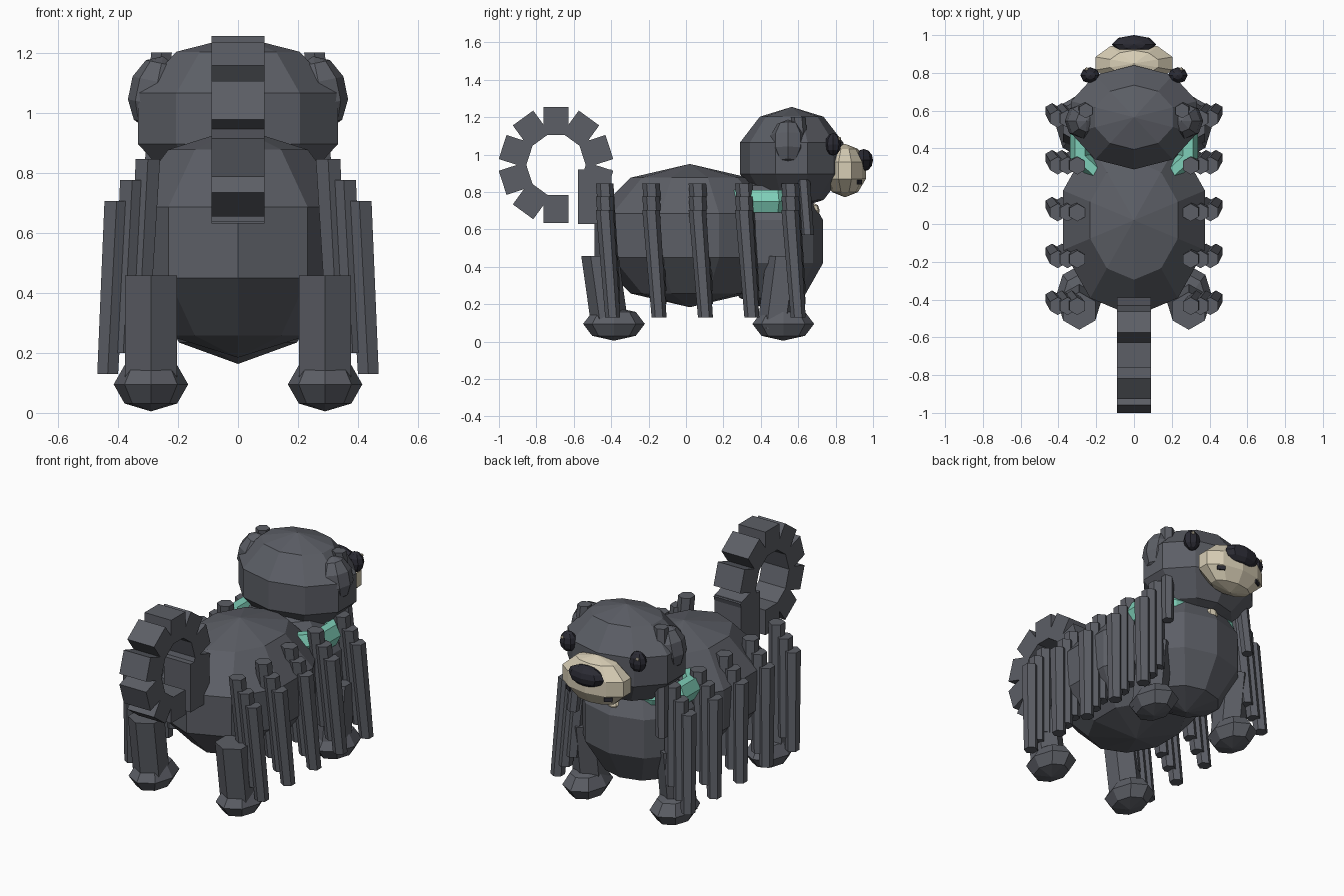
import bpy, bmesh
from math import sin, cos, pi, tau, radians
from mathutils import Vector, Matrix

default = bpy.data.objects.get("Cube")
if default:
    bpy.data.objects.remove(default, do_unlink=True)


def material(name, rgb):
    m = bpy.data.materials.new(name)
    m.use_nodes = True
    m.diffuse_color = (*rgb, 1)
    bsdf = m.node_tree.nodes["Principled BSDF"]
    bsdf.inputs["Base Color"].default_value = (*rgb, 1)
    bsdf.inputs["Roughness"].default_value = 0.9
    return m


FUR = material("charcoal fur", (0.107, 0.113, 0.132))
BLACK = material("soft black", (0.024, 0.024, 0.034))
CREAM = material("cream", (0.68, 0.61, 0.46))
MINT = material("mint", (0.21, 0.62, 0.48))


def finish(name, bm, mat):
    bmesh.ops.recalc_face_normals(bm, faces=bm.faces)
    mesh = bpy.data.meshes.new(name)
    bm.to_mesh(mesh)
    bm.free()
    mesh.materials.append(mat)
    ob = bpy.data.objects.new(name, mesh)
    bpy.context.collection.objects.link(ob)
    return ob


def ball(name, center, radii, mat=FUR, segs=10, rings=5, turn=None):
    """Faceted ellipsoid with a vertex column facing +y."""
    bm = bmesh.new()
    rows = []
    for i in range(1, rings):
        t = pi * i / rings
        rows.append([bm.verts.new((sin(t) * sin(tau * k / segs),
                                   sin(t) * cos(tau * k / segs), cos(t)))
                     for k in range(segs)])
    top, low = bm.verts.new((0, 0, 1)), bm.verts.new((0, 0, -1))
    for k in range(segs):
        n = (k + 1) % segs
        bm.faces.new((top, rows[0][k], rows[0][n]))
        bm.faces.new((low, rows[-1][n], rows[-1][k]))
        for a, b in zip(rows, rows[1:]):
            bm.faces.new((a[k], b[k], b[n], a[n]))
    m = Matrix.Translation(center)
    if turn:
        m = m @ Matrix.Rotation(turn, 4, 'Y')
    bm.transform(m @ Matrix.Diagonal((*radii, 1)))
    return finish(name, bm, mat)


def prism(name, top, bottom, r_top, r_bottom, sides=6):
    """Tapered prism between two points, a corner facing y."""
    bm = bmesh.new()
    a, b = Vector(top), Vector(bottom)
    loops = []
    for p, r in ((a, r_top), (b, r_bottom)):
        loops.append([bm.verts.new(p + Vector((sin(tau * k / sides) * r,
                                               cos(tau * k / sides) * r, 0)))
                      for k in range(sides)])
    for k in range(sides):
        n = (k + 1) % sides
        bm.faces.new((loops[0][k], loops[1][k], loops[1][n], loops[0][n]))
    bm.faces.new(loops[0])
    bm.faces.new(loops[1])
    return finish(name, bm, FUR)


def block(name, center, size, mat=FUR, angle=0.0, axis='X'):
    bm = bmesh.new()
    bmesh.ops.create_cube(bm, size=1)
    bm.transform(Matrix.Translation(center) @ Matrix.Rotation(angle, 4, axis)
                 @ Matrix.Diagonal((*size, 1)))
    return finish(name, bm, mat)


# Torso, chest and head
ball("body", (0, 0.02, 0.567), (0.415, 0.536, 0.383))
ball("chest", (0, 0.457, 0.535), (0.35, 0.29, 0.372))
ball("head", (0, 0.565, 0.98), (0.368, 0.29, 0.275))

# Muzzle and nose
ball("muzzle", (0, 0.85, 0.915), (0.225, 0.118, 0.143), CREAM)
ball("nose", (0, 0.95, 0.97), (0.118, 0.05, 0.06), BLACK, 8, 6)

# Collar with a small tag
bm = bmesh.new()
loops = []
for k in range(10):
    a = tau * k / 10
    loops.append([bm.verts.new(((0.30 + 0.055 * cos(tau * j / 6)) * sin(a),
                                0.42 + (0.21 + 0.04 * cos(tau * j / 6)) * cos(a),
                                0.75 + 0.07 * sin(tau * j / 6)))
                  for j in range(6)])
for k in range(10):
    for j in range(6):
        n, i = (k + 1) % 10, (j + 1) % 6
        bm.faces.new((loops[k][j], loops[n][j], loops[n][i], loops[k][i]))
finish("collar", bm, MINT)
ball("collar_tag", (0, 0.685, 0.7), (0.04, 0.03, 0.04), CREAM, 8, 4)

# Parts mirrored left and right
for side, s in (("left", 1), ("right", -1)):
    ball(side + "_eye", (s * 0.232, 0.787, 1.055), (0.052, 0.043, 0.06), BLACK, 8, 6)
    ball(side + "_eye_glint", (s * 0.25, 0.82, 1.085), (0.01, 0.01, 0.01), CREAM, 6, 4)
    ball(side + "_ear", (s * 0.275, 0.545, 1.065), (0.09, 0.098, 0.125), FUR, 8, 5, s * -0.2)
    block(side + "_mouth_corner", (s * 0.133, 0.928, 0.852), (0.045, 0.008, 0.025),
          BLACK, -s * 0.5, 'Z')
    prism(side + "_ear_strand", (s * 0.255, 0.6, 1.2), (s * 0.295, 0.65, 0.57), 0.04, 0.034)

    # Legs and paws
    for end, top_y, low_y, paw_y in (("hind", -0.46, -0.405, -0.385),
                                     ("fore", 0.53, 0.48, 0.52)):
        prism(f"{side}_{end}_leg", (s * 0.29, top_y, 0.458), (s * 0.29, low_y, 0.07), 0.1, 0.1)
        ball(f"{side}_{end}_paw", (s * 0.29, paw_y, 0.095), (0.124, 0.165, 0.09), FUR, 8, 4)

    # Hanging cords: five groups of three, stepping down and outwards
    for g in range(5):
        y = -0.435 + 0.248 * g
        for c in range(3):
            x, z = 0.3 + 0.052 * c, 0.845 - 0.07 * c
            prism(f"{side}_cord_{g + 1}_{c + 1}", (s * x, y, z),
                  (s * (x + 0.03), y + 0.043, z - 0.575), 0.047, 0.04)

# Curled tail made of blocks
block("tail_base", (0, -0.488, 0.775), (0.178, 0.18, 0.29))
for i in range(10):
    if i == 8:
        continue
    a = radians(18 + 36 * i)
    block(f"tail_block_{i + 1}", (0, -0.695 + 0.225 * cos(a), 0.945 + 0.235 * sin(a)),
          (0.178, 0.15, 0.135), FUR, a)
